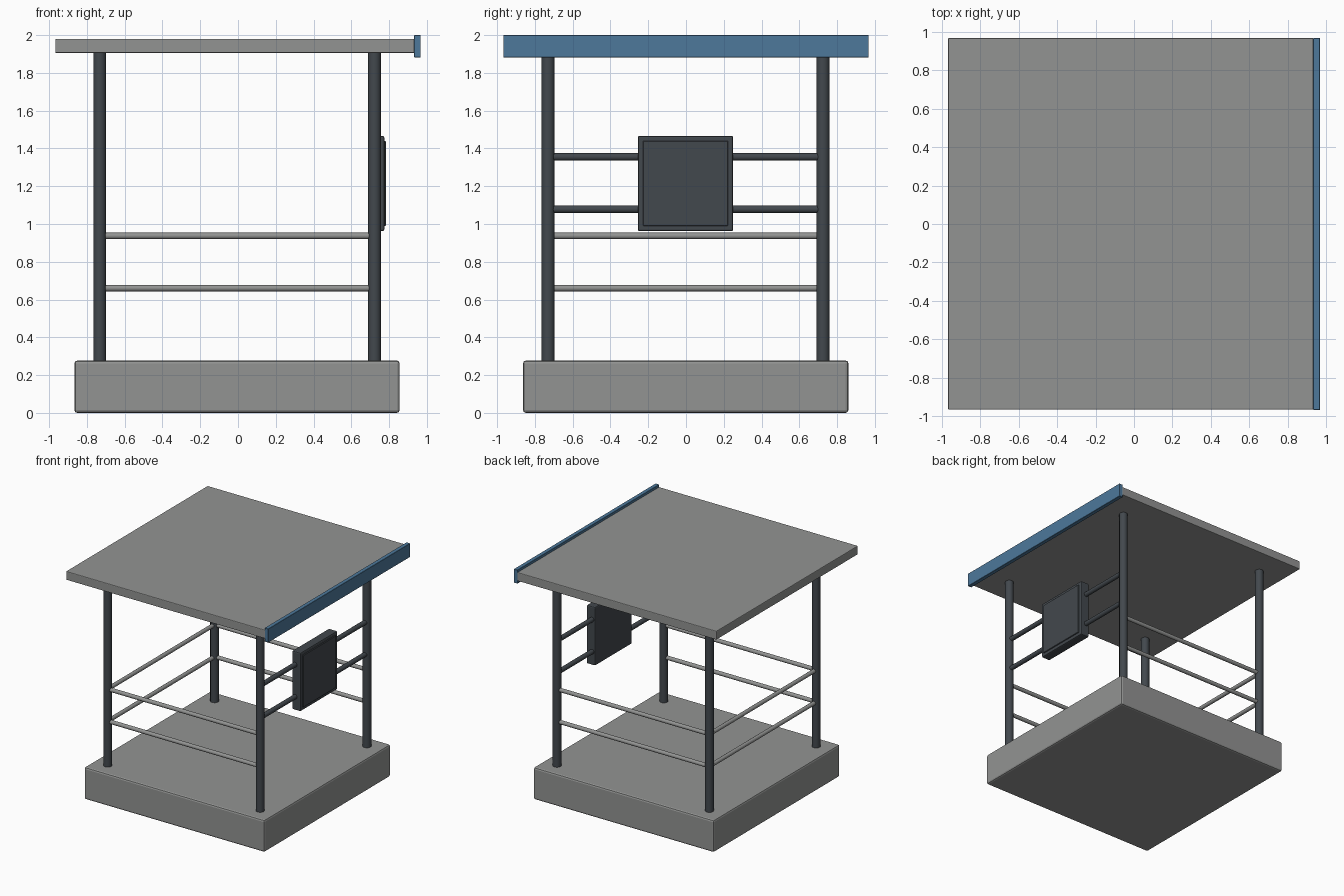
import bpy
import math
from mathutils import Vector

cube = bpy.data.objects.get("Cube")
if cube:
    bpy.data.objects.remove(cube, do_unlink=True)


def material(name, rgb, roughness=0.6):
    mat = bpy.data.materials.new(name)
    mat.use_nodes = True
    colour = (*rgb, 1.0)
    mat.diffuse_color = colour
    bsdf = mat.node_tree.nodes["Principled BSDF"]
    bsdf.inputs["Base Color"].default_value = colour
    bsdf.inputs["Roughness"].default_value = roughness
    return mat


GREY = material("concrete grey", (0.29, 0.295, 0.29))
DARK = material("dark steel", (0.055, 0.065, 0.075))
BLUE = material("fascia blue", (0.075, 0.19, 0.33))


def finish(name, mat):
    obj = bpy.context.object
    obj.name = obj.data.name = name
    obj.data.materials.append(mat)
    return obj


def box(name, low, high, mat, bevel=0.0, segments=2):
    """Box between two corners, with softened edges."""
    low, high = Vector(low), Vector(high)
    bpy.ops.mesh.primitive_cube_add(size=1, location=(low + high) / 2)
    obj = finish(name, mat)
    obj.scale = high - low
    bpy.ops.object.transform_apply(location=False, rotation=False, scale=True)
    if bevel:
        mod = obj.modifiers.new("soft edges", "BEVEL")
        mod.width = bevel
        mod.segments = segments
    return obj


def tube(name, start, end, radius, mat, sides=24):
    """Round bar from start to end."""
    start, end = Vector(start), Vector(end)
    axis = end - start
    bpy.ops.mesh.primitive_cylinder_add(
        vertices=sides, radius=radius, depth=axis.length,
        location=(start + end) / 2,
        rotation=axis.to_track_quat("Z", "Y").to_euler())
    obj = finish(name, mat)
    bpy.ops.object.shade_smooth_by_angle(angle=math.radians(40))
    return obj


# Base slab
box("base_slab", (-0.866, -0.863, 0), (0.856, 0.86, 0.277), GREY, 0.015)

# Roof slab with a fascia board along one edge
box("roof_slab", (-0.967, -0.965, 1.905), (0.935, 0.967, 1.98), GREY, 0.006)
box("roof_fascia", (0.932, -0.967, 1.882), (0.967, 0.967, 2.0), BLUE, 0.002, 1)

# Corner posts
LEFT, RIGHT, FRONT, BACK = 0.723, -0.732, -0.73, 0.726
for side, x in (("left", LEFT), ("right", RIGHT)):
    for end, y in (("front", FRONT), ("back", BACK)):
        tube(f"{end}_{side}_post", (x, y, 0.27), (x, y, 1.91), 0.034, DARK)

# Guard rails on three sides
for level, z in (("lower", 0.66), ("upper", 0.937)):
    tube(f"front_{level}_rail", (RIGHT, FRONT, z), (LEFT, FRONT, z), 0.017, GREY, 16)
    tube(f"back_{level}_rail", (RIGHT, BACK, z), (LEFT, BACK, z), 0.017, GREY, 16)
    tube(f"right_{level}_rail", (RIGHT, FRONT, z), (RIGHT, BACK, z), 0.017, GREY, 16)

# Bars that carry the panel on the open side
for level, z in (("lower", 1.078), ("upper", 1.355)):
    tube(f"panel_{level}_bar", (LEFT, FRONT, z), (LEFT, BACK, z), 0.02, DARK, 16)

# Panel housing with a raised face plate
box("panel_housing", (0.693, -0.255, 0.962), (0.775, 0.25, 1.467), DARK, 0.01)
box("panel_face", (0.77, -0.228, 0.99), (0.783, 0.223, 1.44), DARK, 0.003, 1)
